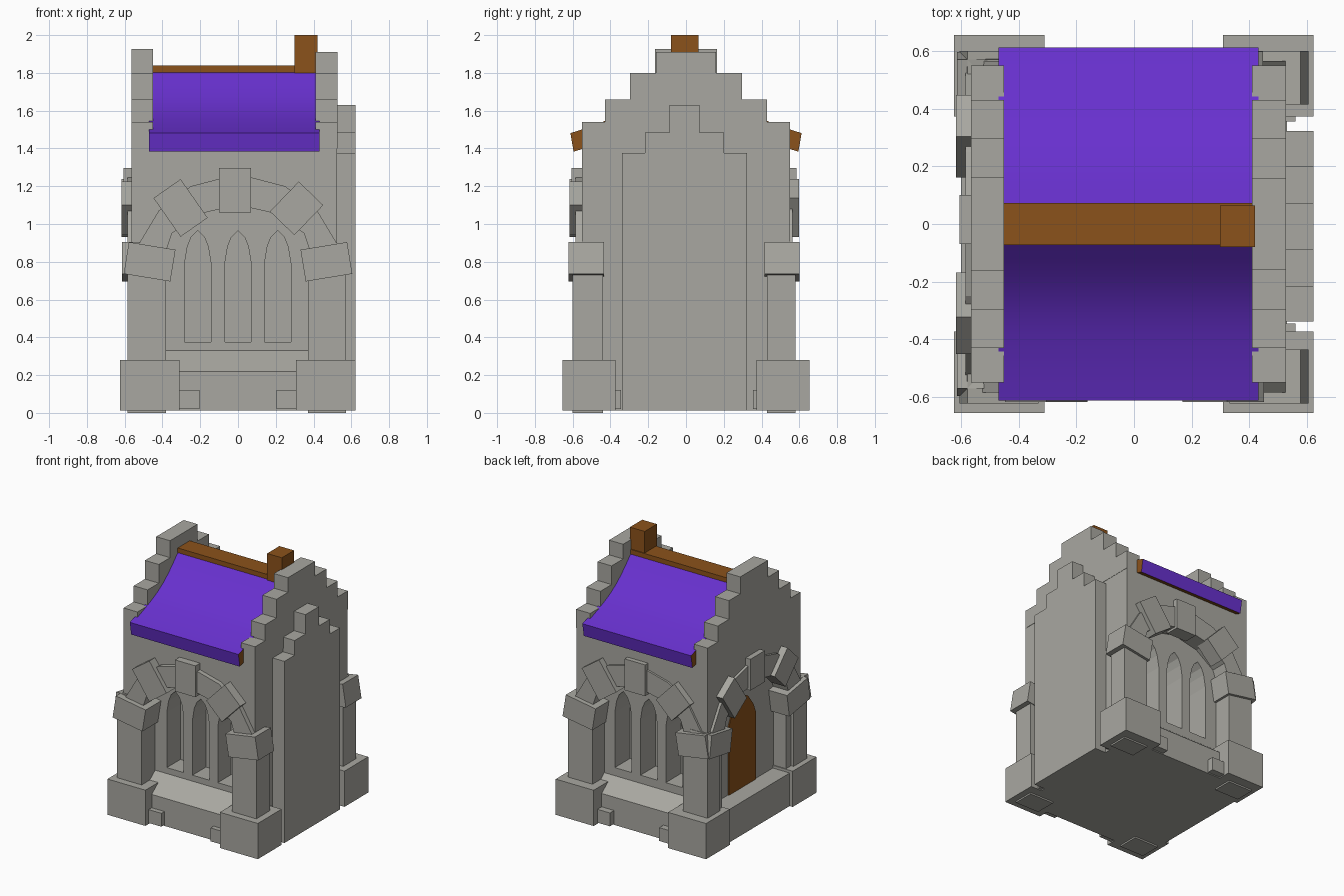
import bpy, bmesh, math

if "Cube" in bpy.data.objects:
    bpy.data.objects.remove(bpy.data.objects["Cube"])


def material(name, rgb):
    m = bpy.data.materials.new(name)
    m.diffuse_color = (*rgb, 1)
    m.use_nodes = True
    m.node_tree.nodes["Principled BSDF"].inputs["Base Color"].default_value = m.diffuse_color
    return m


STONE = material("grey stone", (0.395, 0.39, 0.355))
PURPLE = material("purple roof", (0.138, 0.03, 0.62))
WOOD = material("brown wood", (0.26, 0.085, 0.011))

# Each wall has its own frame: u along the wall, z up, d outward from the centre
FRONT = lambda u, z, d: (u, -d, z)
BACK = lambda u, z, d: (-u, d - 0.02, z)
LEFT = lambda u, z, d: (-d, -u, z)
RIGHT = lambda u, z, d: (d, u, z)
FLOOR = 0.012


def prism(name, mat, pts, lo, hi, frame):
    """Extrude a closed (u, z) outline from depth lo to depth hi."""
    bm = bmesh.new()
    a = [bm.verts.new(frame(u, z, lo)) for u, z in pts]
    b = [bm.verts.new(frame(u, z, hi)) for u, z in pts]
    bm.faces.new(a)
    bm.faces.new(b)
    for i in range(len(pts)):
        j = (i + 1) % len(pts)
        bm.faces.new((a[i], a[j], b[j], b[i]))
    bmesh.ops.recalc_face_normals(bm, faces=bm.faces)
    me = bpy.data.meshes.new(name)
    bm.to_mesh(me)
    bm.free()
    me.materials.append(mat)
    ob = bpy.data.objects.new(name, me)
    bpy.context.collection.objects.link(ob)
    return ob


def box(name, mat, x, y, z):
    pts = [(x[0], z[0]), (x[1], z[0]), (x[1], z[1]), (x[0], z[1])]
    return prism(name, mat, pts, -y[0], -y[1], FRONT)


def block(name, u, z, w, h, deg, lo, hi, frame):
    """Rotated arch stone."""
    c, s = math.cos(math.radians(deg)), math.sin(math.radians(deg))
    corners = [(-w / 2, -h / 2), (w / 2, -h / 2), (w / 2, h / 2), (-w / 2, h / 2)]
    pts = [(u + a * c - b * s, z + a * s + b * c) for a, b in corners]
    return prism(name, STONE, pts, lo, hi, frame)


def stepped(steps, base, shift=0.0):
    """Stepped outline from (half width, top) pairs, widest first."""
    right = [(steps[0][0], base)]
    for i, (w, z) in enumerate(steps):
        right.append((w, z))
        if i + 1 < len(steps):
            right.append((steps[i + 1][0], z))
    return [(u + shift, z) for u, z in right] + [(shift - u, z) for u, z in reversed(right)]


def mirrored(half):
    """Close a half outline running from the right edge to the middle."""
    return half + [(-u, z) for u, z in reversed(half[:-1])]


def cut(ob, cutter):
    mod = ob.modifiers.new("cut", 'BOOLEAN')
    mod.operation, mod.solver, mod.object = 'DIFFERENCE', 'EXACT', cutter
    dg = bpy.context.evaluated_depsgraph_get()
    me = bpy.data.meshes.new_from_object(ob.evaluated_get(dg))
    ob.modifiers.clear()
    ob.data = me
    bpy.data.objects.remove(cutter)


# Main body with arched recesses and lancet windows
body = box("body", STONE, (-0.565, 0.525), (-0.55, 0.55), (FLOOR, 1.43))
inner = [(0.38, 0.86), (0.35, 0.95), (0.2, 1.055), (0, 1.10)]
outer = [(0.54, 0.87), (0.42, 1.07), (0.25, 1.20), (0, 1.265)]
recess = mirrored([(0.38, 0.1)] + inner)
for frame, depth in ((FRONT, 0.44), (BACK, 0.46), (LEFT, 0.46)):
    cut(body, prism("recess_cutter", STONE, recess, depth, 0.8, frame))
lancet = [(0.07, 0.375), (0.07, 0.79), (0.055, 0.88), (0.035, 0.93), (0, 0.965)]
for frame in (FRONT, BACK):
    for c in (-0.213, 0, 0.21):
        pts = [(u + c, z) for u, z in mirrored(lancet)]
        cut(body, prism("window_cutter", STONE, pts, 0.28, 0.8, frame))

# Stepped gables and the stepped buttress on the right
gable = [(0.55, 1.54), (0.43, 1.66), (0.297, 1.80)]
prism("left_gable", STONE, stepped(gable + [(0.163, 1.927)], 1.4), 0.45, 0.565, LEFT)
prism("right_gable", STONE, stepped(gable + [(0.16, 1.91)], 1.4), 0.41, 0.527, RIGHT)
prism("side_buttress", STONE,
      stepped([(0.33, 1.375), (0.208, 1.485), (0.08, 1.63)], FLOOR, -0.008), 0.5, 0.622, RIGHT)

# Base plate, corner plinths and pillars
box("base_plate", STONE, (-0.57, 0.53), (-0.56, 0.56), (FLOOR, 0.1))
for sx, xs in (("left", (-0.625, -0.31)), ("right", (0.308, 0.623))):
    px = (-0.585, -0.38) if sx == "left" else (0.37, 0.572)
    for sy, ys, py in (("front", (-0.655, -0.373), (-0.60, -0.44)),
                       ("back", (0.373, 0.655), (0.43, 0.58))):
        box(f"{sy}_{sx}_plinth", STONE, xs, ys, (FLOOR, 0.28))
        box(f"{sy}_{sx}_pillar", STONE, px, py, (0.0, 0.82))

# Arches: band, capitals, slanted stones and keystone on three walls
band = outer + [(-u, z) for u, z in reversed(outer[:-1])]
band += [(-u, z) for u, z in inner[:-1]] + list(reversed(inner))
for side, frame, out in (("front", FRONT, 0.623), ("back", BACK, 0.62), ("left", LEFT, 0.613)):
    cu = 0.46 if side == "left" else 0.468
    prism(f"{side}_arch", STONE, band, 0.5, 0.585, frame)
    block(f"{side}_capital_a", -cu, 0.80, 0.25, 0.17, -9.3, 0.435, out, frame)
    block(f"{side}_capital_b", cu, 0.80, 0.25, 0.17, 9.3, 0.435, out, frame)
    block(f"{side}_arch_stone_a", -0.304, 1.085, 0.175, 0.25, 35, 0.5, 0.618, frame)
    block(f"{side}_arch_stone_b", 0.31, 1.083, 0.18, 0.22, -44, 0.5, 0.618, frame)
    block(f"{side}_keystone", -0.015, 1.178, 0.17, 0.235, 0, 0.5, 0.605, frame)

# Sloped sills under the windows, doorstep and door on the left
for side, frame in (("front", FRONT), ("back", BACK)):
    sill = [(0.58, FLOOR), (0.58, 0.22), (0.44, 0.33), (0.40, 0.33), (0.40, FLOOR)]
    prism(f"{side}_sill", STONE, sill, -0.38, 0.372,
          lambda u, z, d, f=frame: f(d, z, u))
box("doorstep", STONE, (-0.60, -0.42), (-0.4, 0.4), (FLOOR, 0.26))
door = [(0.16, 0.25), (0.16, 0.77), (0.13, 0.84), (0.07, 0.92), (0, 0.96)]
prism("door", WOOD, mirrored(door), 0.45, 0.468, LEFT)

# Small foot stones beside the plinths
for side, frame, d, us in (("front", FRONT, 0.617, (-0.26, 0.26)),
                           ("back", BACK, 0.63, (-0.26, 0.26)),
                           ("right", RIGHT, 0.56, (-0.40, 0.41))):
    for i, u in enumerate(us):
        block(f"{side}_foot_stone_{i}", u, 0.07, 0.11, 0.10, 0, 0.45, d, frame)

# Curved roof slopes: purple above and at the eave, wood below and at the ends
top = [(0.045, 1.83), (0.07, 1.805), (0.12, 1.752), (0.18, 1.694), (0.24, 1.645),
       (0.31, 1.600), (0.38, 1.566), (0.45, 1.537), (0.53, 1.507), (0.612, 1.481)]
under = [(0.595, 1.383), (0.53, 1.403), (0.38, 1.46), (0.24, 1.53), (0.12, 1.63), (0.045, 1.72)]
for side, sy in (("front", -1), ("back", 1)):
    roof = prism(f"{side}_roof", PURPLE, top + under, -0.47, 0.432,
                 lambda u, z, d, s=sy: (d, u * s, z))
    roof.data.materials.append(WOOD)
    for p in roof.data.polygons:
        outward = p.normal.y * sy
        p.material_index = 0 if abs(p.normal.x) < 0.5 and outward > 0.1 else 1
    bpy.ops.object.select_all(action='DESELECT')
    roof.select_set(True)
    bpy.context.view_layer.objects.active = roof
    bpy.ops.object.shade_smooth_by_angle(angle=math.radians(30))

# Ridge beam and its post
box("ridge_beam", WOOD, (-0.455, 0.415), (-0.072, 0.072), (1.80, 1.838))
box("ridge_post", WOOD, (0.298, 0.42), (-0.08, 0.065), (1.80, 2.0))
